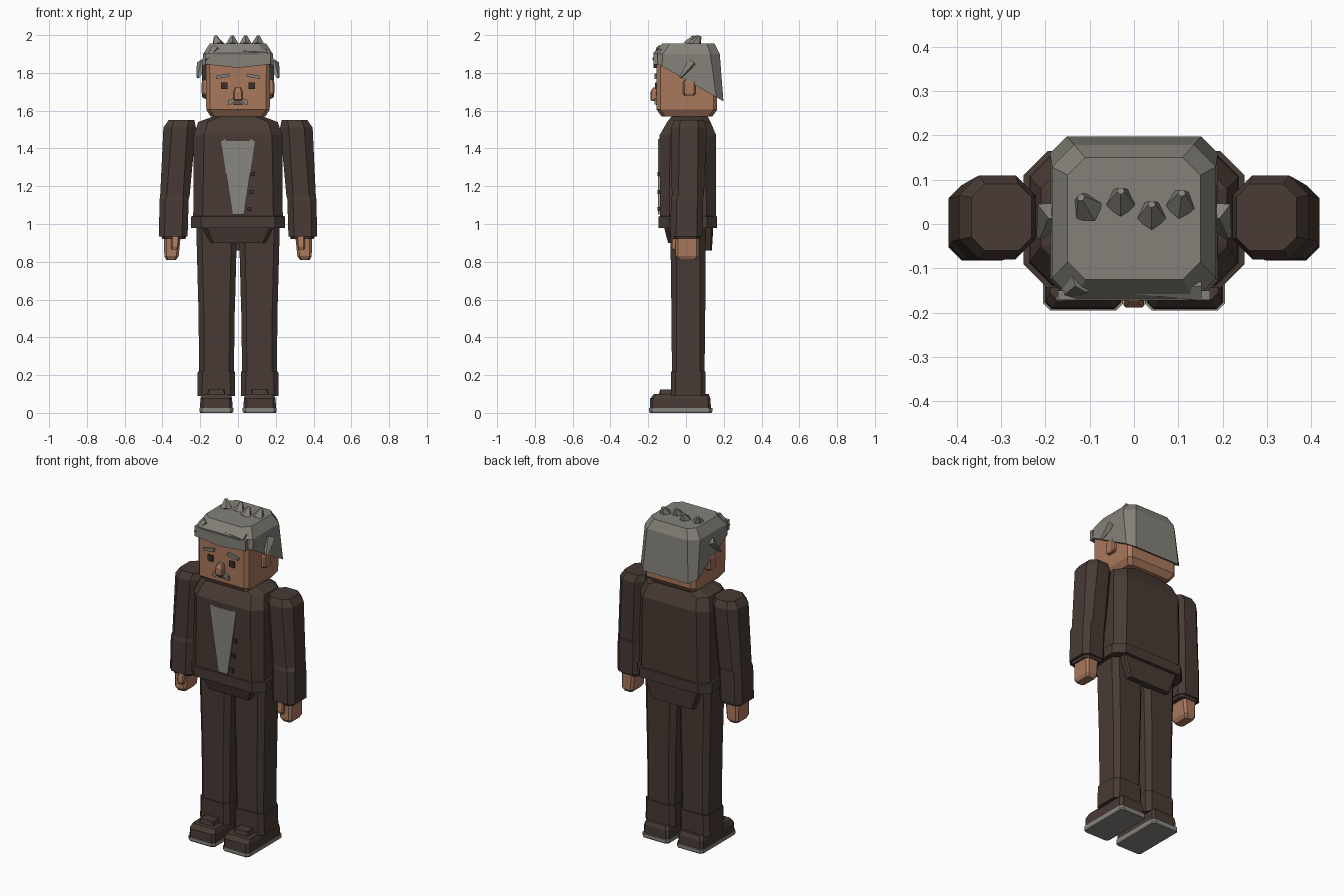
import bpy, bmesh
from mathutils import Vector, Matrix


def mat(name, rgb):
    m = bpy.data.materials.new(name)
    m.diffuse_color = (*rgb, 1)
    return m


COAT = mat("dark brown cloth", (0.065, 0.043, 0.035))
SKIN = mat("tan skin", (0.40, 0.19, 0.11))
GREY = mat("grey hair", (0.23, 0.22, 0.19))
SHIRT = mat("grey shirt", (0.25, 0.24, 0.215))
DARK = mat("dark detail", (0.04, 0.03, 0.025))


def finish(bm, name, material):
    bmesh.ops.recalc_face_normals(bm, faces=bm.faces)
    me = bpy.data.meshes.new(name)
    bm.to_mesh(me)
    bm.free()
    me.materials.append(material)
    ob = bpy.data.objects.new(name, me)
    bpy.context.collection.objects.link(ob)
    return ob


def loft(name, material, sections, s=1, slope=0):
    """Stack of chamfered rectangles (z, cx, cy, half x, half y, chamfer); slope tilts the lowest."""
    bm = bmesh.new()
    rings = []
    for i, (z, cx, cy, hx, hy, c) in enumerate(sections):
        k = slope if i == 0 else 0
        pts = [(hx, hy - c), (hx - c, hy), (c - hx, hy), (-hx, hy - c),
               (-hx, c - hy), (c - hx, -hy), (hx - c, -hy), (hx, c - hy)]
        rings.append([bm.verts.new((s * (cx + x), cy + y, z + k * (cy + y))) for x, y in pts])
    for a, b in zip(rings, rings[1:]):
        for i in range(8):
            j = (i + 1) % 8
            bm.faces.new((a[i], a[j], b[j], b[i]))
    bm.faces.new(rings[0])
    bm.faces.new(rings[-1])
    return finish(bm, name, material)


def plate(name, material, pts, y0, y1):
    """Outline in x, z pushed from y0 to y1."""
    bm = bmesh.new()
    f = bm.faces.new([bm.verts.new((x, y0, z)) for x, z in pts])
    r = bmesh.ops.extrude_face_region(bm, geom=[f])
    for v in r["geom"]:
        if isinstance(v, bmesh.types.BMVert):
            v.co.y = y1
    return finish(bm, name, material)


def spike(name, base, tip, r, sides=5, flat=1.0):
    """Pointed lock of hair, bulging a little before the tip."""
    b, t = Vector(base), Vector(tip)
    d = t - b
    m = Matrix.Translation((b + t) / 2) @ d.to_track_quat('Z', 'Y').to_matrix().to_4x4() @ Matrix.Diagonal((1, flat, 1, 1))
    bm = bmesh.new()
    bmesh.ops.create_cone(bm, cap_ends=True, segments=sides, radius1=r, radius2=r * 0.25,
                          depth=d.length, matrix=m)
    return finish(bm, name, GREY)


# Jacket: body with hem, lower front and back tail
loft("jacket", COAT, [
    (0.98, 0, 0.01, 0.25, 0.155, 0.055), (1.04, 0, 0.01, 0.25, 0.155, 0.055),
    (1.042, 0, 0.01, 0.237, 0.148, 0.05), (1.47, 0, 0.01, 0.235, 0.15, 0.055),
    (1.54, 0, 0.015, 0.21, 0.115, 0.05), (1.57, 0, 0.02, 0.13, 0.095, 0.04)])
loft("hips", COAT, [(0.90, 0, 0.01, 0.15, 0.105, 0.02), (0.99, 0, 0, 0.19, 0.118, 0.02)])
loft("jacket_tail", COAT, [(0.86, 0, 0.115, 0.14, 0.022, 0.008), (0.99, 0, 0.115, 0.19, 0.03, 0.01)])

# Shirt front and buttons
plate("shirt_front", SHIRT, [(-0.03, 1.05), (0.032, 1.05), (0.085, 1.41), (0.09, 1.435), (0.07, 1.45),
                             (0.06, 1.44), (-0.06, 1.44), (-0.07, 1.45), (-0.09, 1.435), (-0.085, 1.41)],
      -0.147, -0.139)
for x, z in ((0.078, 1.265), (0.07, 1.17), (0.06, 1.08)):
    plate("button", DARK, [(x - .011, z - .011), (x + .011, z - .011), (x + .011, z + .011), (x - .011, z + .011)],
          -0.15, -0.137)

# Neck and head
loft("neck", SKIN, [(1.54, 0, 0.01, 0.1, 0.08, 0.03), (1.60, 0, 0.01, 0.1, 0.08, 0.03)])
loft("head", SKIN, [(1.57, 0, 0.005, 0.145, 0.135, 0.02), (1.605, 0, 0.005, 0.168, 0.16, 0.02),
                    (1.85, 0, 0.005, 0.17, 0.16, 0.02), (1.92, 0, 0.005, 0.15, 0.14, 0.02)])
loft("nose", SKIN, [(1.65, 0, -0.165, 0.018, 0.016, 0.005), (1.66, 0, -0.17, 0.024, 0.019, 0.006),
                    (1.70, 0, -0.17, 0.023, 0.018, 0.006), (1.722, 0, -0.163, 0.015, 0.012, 0.004)])
plate("moustache", GREY, [(-0.055, 1.632), (-0.035, 1.632), (-0.028, 1.642), (0.028, 1.642), (0.035, 1.632),
                          (0.055, 1.632), (0.05, 1.657), (0.03, 1.664), (-0.03, 1.664), (-0.05, 1.657)],
      -0.168, -0.153)
plate("mouth", DARK, [(-0.026, 1.630), (0.026, 1.630), (0.026, 1.638), (-0.026, 1.638)], -0.160, -0.153)

# Paired parts
for s, side in ((-1, "left"), (1, "right")):
    plate("eye_" + side, DARK, [(s * 0.055, 1.714), (s * 0.09, 1.714), (s * 0.09, 1.75), (s * 0.055, 1.75)],
          -0.164, -0.153)
    plate("eyebrow_" + side, GREY, [(s * 0.045, 1.78), (s * 0.115, 1.768), (s * 0.118, 1.784), (s * 0.047, 1.797)],
          -0.168, -0.153)
    loft("ear_" + side, SKIN, [(1.68, 0.175, 0.017, 0.012, 0.025, 0.006), (1.69, 0.175, 0.017, 0.017, 0.033, 0.008),
                               (1.75, 0.175, 0.017, 0.017, 0.033, 0.008), (1.762, 0.175, 0.017, 0.012, 0.025, 0.006)], s)
    # Arm with sleeve cuff, hand and thumb
    loft("arm_" + side, COAT, [
        (0.935, 0.343, 0.003, 0.076, 0.085, 0.03), (1.13, 0.338, 0.005, 0.077, 0.085, 0.03),
        (1.15, 0.334, 0.01, 0.078, 0.085, 0.035), (1.51, 0.309, 0.015, 0.086, 0.095, 0.045),
        (1.55, 0.299, 0.015, 0.068, 0.075, 0.03)], s)
    loft("cuff_" + side, COAT, [(0.92, 0.34, 0.003, 0.06, 0.07, 0.02), (0.94, 0.34, 0.003, 0.068, 0.075, 0.02)], s)
    loft("hand_" + side, SKIN, [(0.81, 0.354, 0.006, 0.026, 0.05, 0.01), (0.83, 0.352, 0.006, 0.038, 0.062, 0.012),
                                (0.94, 0.348, 0.006, 0.045, 0.062, 0.014)], s)
    loft("thumb_" + side, SKIN, [(0.865, 0.336, -0.062, 0.014, 0.013, 0.004), (0.88, 0.334, -0.062, 0.02, 0.018, 0.006),
                                 (0.935, 0.332, -0.055, 0.021, 0.018, 0.006)], s)
    # Trouser leg with turn-up
    loft("leg_" + side, COAT, [
        (0.20, 0.114, 0.012, 0.092, 0.086, 0.025), (0.55, 0.113, 0.012, 0.096, 0.09, 0.028),
        (0.60, 0.113, 0.012, 0.098, 0.09, 0.028), (0.985, 0.113, 0.01, 0.108, 0.093, 0.03)], s)
    loft("trouser_cuff_" + side, COAT, [(0.09, 0.115, 0.012, 0.1, 0.092, 0.025),
                                        (0.22, 0.115, 0.012, 0.098, 0.092, 0.025)], s)
    # Shoe, tongue and sole
    loft("shoe_" + side, COAT, [(0.02, 0.115, -0.03, 0.086, 0.162, 0.015), (0.075, 0.115, -0.03, 0.084, 0.16, 0.015),
                                (0.10, 0.115, -0.025, 0.075, 0.145, 0.015)], s)
    loft("shoe_tongue_" + side, COAT, [(0.09, 0.115, -0.105, 0.05, 0.04, 0.006),
                                       (0.125, 0.115, -0.095, 0.042, 0.042, 0.006)], s)
    loft("sole_" + side, SHIRT, [(0.0, 0.115, -0.028, 0.085, 0.163, 0.014), (0.008, 0.115, -0.028, 0.09, 0.167, 0.015),
                                 (0.025, 0.115, -0.028, 0.09, 0.167, 0.015)], s)
    # Hair lock at the temple
    spike("temple_lock_" + side, (s * 0.185, 0.03, 1.855), (s * 0.212, -0.03, 1.775), 0.036, 4, 0.7)

# Hair cap, slanting down to the back, with fringe and tufts
loft("hair", GREY, [(1.763, 0, 0.016, 0.19, 0.182, 0.038), (1.90, 0, 0.003, 0.185, 0.176, 0.05),
                    (1.955, 0, 0.0125, 0.15, 0.138, 0.04)], slope=-0.57)
plate("fringe", GREY, [(-0.172, 1.845), (0, 1.826), (0.172, 1.845), (0.172, 1.905), (-0.172, 1.905)],
      -0.172, -0.15)
spike("fringe_lock_right", (0.15, -0.14, 1.90), (0.0, -0.15, 1.915), 0.035, 5, 0.8)
spike("fringe_lock_left", (-0.12, -0.13, 1.93), (-0.172, -0.172, 1.87), 0.03, 5, 0.8)
for x, y, dx in ((-0.105, 0.035, -0.015), (-0.03, 0.05, 0.0), (0.04, 0.02, 0.0), (0.105, 0.045, 0.003)):
    spike("hair_tuft", (x, y, 1.945), (x + dx, y + 0.025, 1.995), 0.037)
